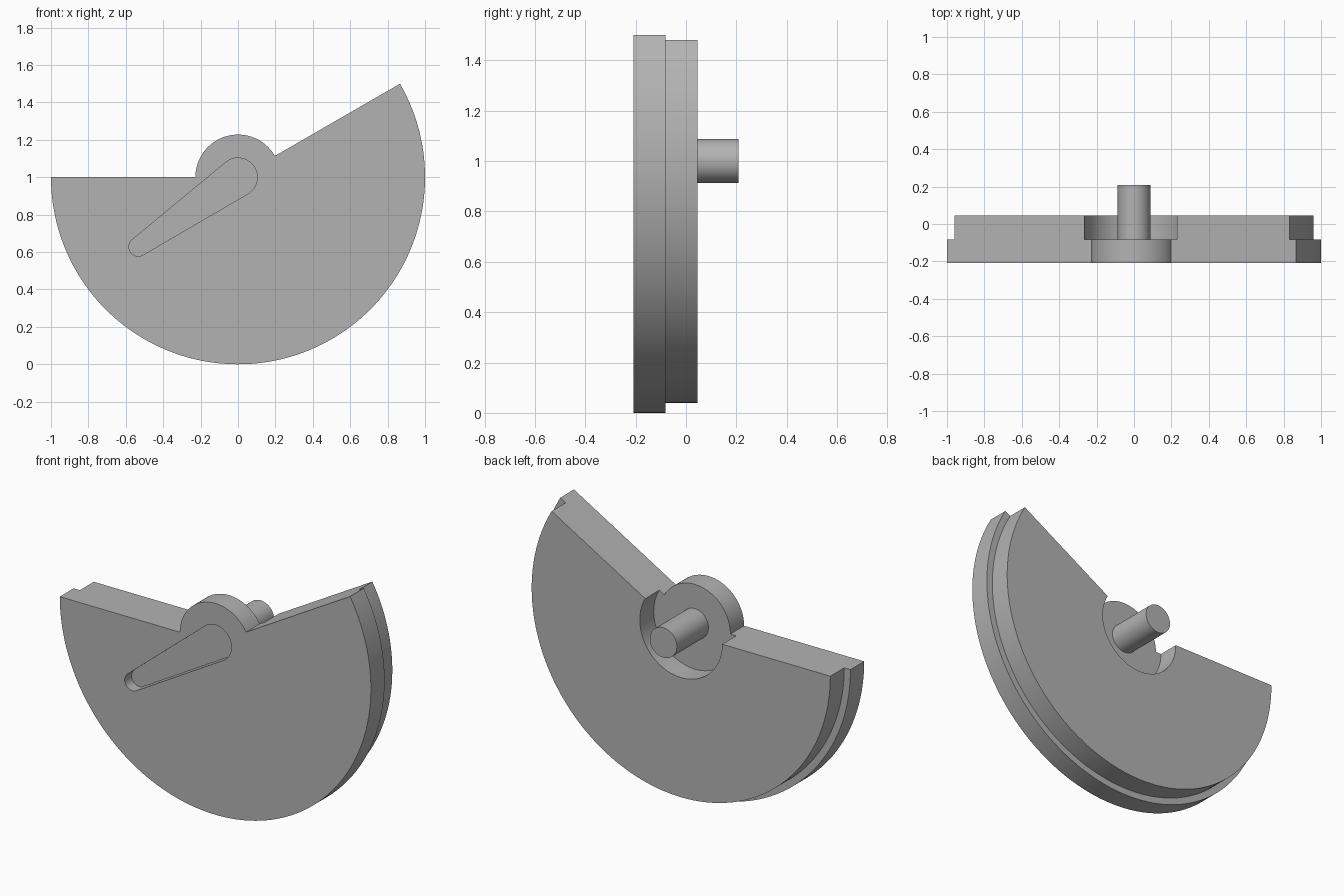
import bpy, bmesh
from math import radians, cos, sin, atan2, asin, hypot, pi

cube = bpy.data.objects.get("Cube")
if cube:
    bpy.data.objects.remove(cube, do_unlink=True)

grey = bpy.data.materials.new("light grey")
grey.use_nodes = True
colour = (0.45, 0.45, 0.45, 1)
grey.diffuse_color = colour
grey.node_tree.nodes["Principled BSDF"].inputs["Base Color"].default_value = colour

AXIS_Z = 1.0
FRONT, MIDDLE, REAR, PIN_END = -0.208, -0.082, 0.046, 0.208


def arc(radius, start, end, steps, x=0.0, z=AXIS_Z):
    """Points along an arc in the x-z plane, angles in radians."""
    angles = [start + (end - start) * i / steps for i in range(steps + 1)]
    return [(x + radius * cos(a), z + radius * sin(a)) for a in angles]


def extrude(name, outline, y0, y1):
    """Solid made by pushing an x-z outline from y0 to y1."""
    bm = bmesh.new()
    face = bm.faces.new([bm.verts.new((x, y0, z)) for x, z in outline])
    new = bmesh.ops.extrude_face_region(bm, geom=[face])["geom"]
    verts = [g for g in new if isinstance(g, bmesh.types.BMVert)]
    bmesh.ops.translate(bm, verts=verts, vec=(0, y1 - y0, 0))
    bmesh.ops.recalc_face_normals(bm, faces=bm.faces)
    mesh = bpy.data.meshes.new(name)
    bm.to_mesh(mesh)
    bm.free()
    mesh.materials.append(grey)
    obj = bpy.data.objects.new(name, mesh)
    bpy.context.collection.objects.link(obj)
    return obj


def select_only(obj):
    bpy.ops.object.select_all(action="DESELECT")
    obj.select_set(True)
    bpy.context.view_layer.objects.active = obj


# Sector limits: from the left-hand horizontal edge round to the raised edge
start, end = radians(180), radians(390)

# Front plate: large sector with a round hub rising above it
front_plate = extrude(
    "front_plate",
    arc(1.0, start, end, 96) + arc(0.228, radians(30), pi, 32),
    FRONT, MIDDLE)

# Rear plate: smaller sector with an open bore round the pin
rear_plate = extrude(
    "rear_plate",
    arc(0.96, start, end, 96) + arc(0.265, end, start, 48),
    MIDDLE, REAR)

# Pin standing on the floor of the bore
pin = extrude("pin", arc(0.087, 0, 2 * pi, 48)[:-1], MIDDLE - 0.01, PIN_END)

# Tapered pointer-shaped recess in the front face
tip_x, tip_z = -0.533, 0.628
big, small = 0.103, 0.05
heading = atan2(tip_z - AXIS_Z, tip_x)
spread = pi / 2 - asin((big - small) / hypot(tip_x, tip_z - AXIS_Z))
outline = arc(big, heading + spread, heading + 2 * pi - spread, 32)
outline += arc(small, heading - spread, heading + spread, 24, tip_x, tip_z)
cutter = extrude("recess_cutter", outline, FRONT - 0.1, FRONT + 0.063)
cutter.hide_render = True

cut = front_plate.modifiers.new("pointer recess", "BOOLEAN")
cut.operation = "DIFFERENCE"
cut.solver = "EXACT"
cut.object = cutter
select_only(front_plate)
bpy.ops.object.modifier_apply(modifier=cut.name)
bpy.data.objects.remove(cutter, do_unlink=True)

# Smooth the curved walls and keep the rims crisp
for part in (front_plate, rear_plate, pin):
    select_only(part)
    bpy.ops.object.shade_smooth_by_angle(angle=radians(25))
